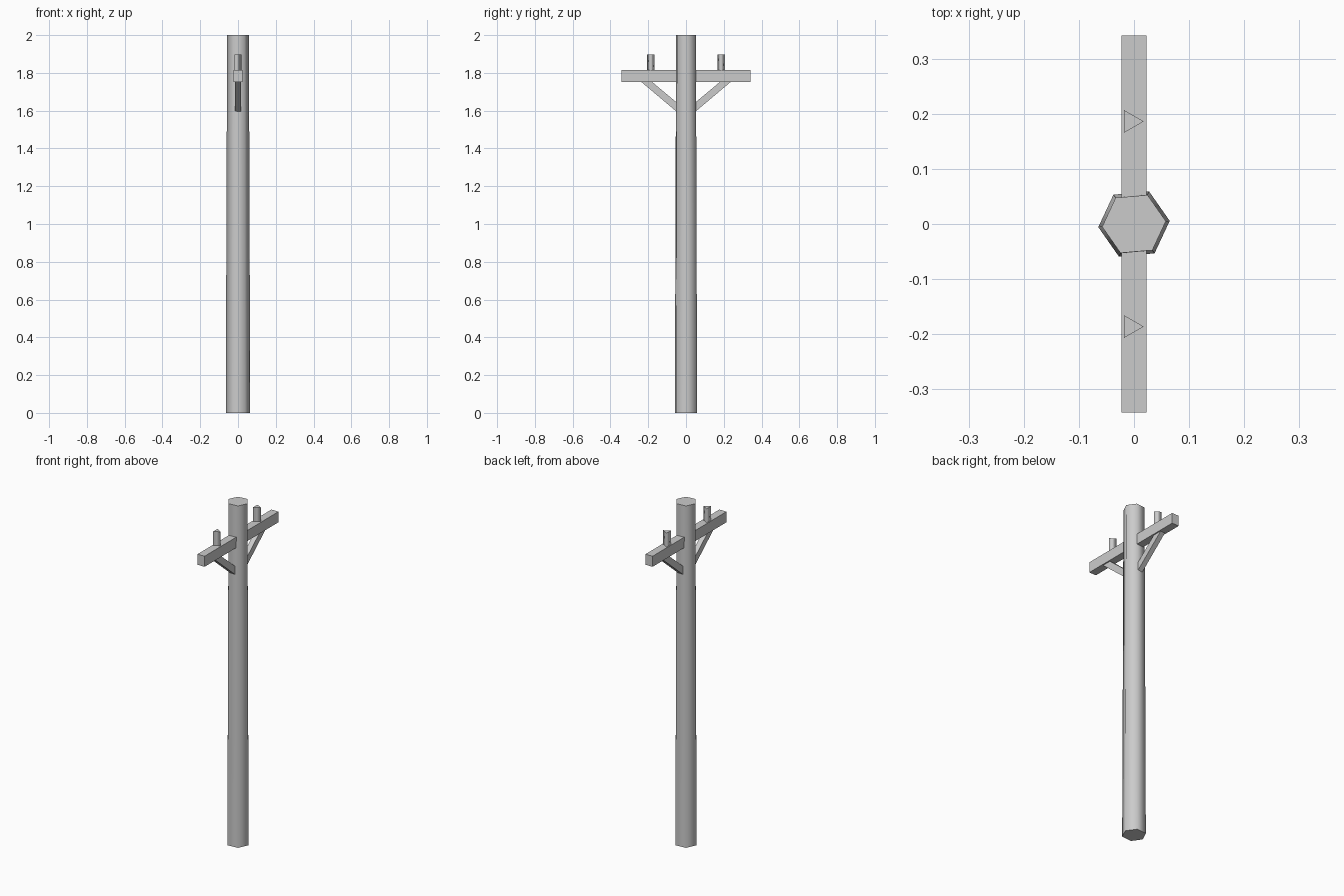
import bpy
import bmesh
from math import radians
from mathutils import Matrix, Vector

if "Cube" in bpy.data.objects:
    bpy.data.objects.remove(bpy.data.objects["Cube"], do_unlink=True)

# One plain grey for the whole model
GREY = (0.6, 0.6, 0.6, 1)
grey = bpy.data.materials.new("plain grey")
grey.use_nodes = True
grey.diffuse_color = GREY
grey.node_tree.nodes["Principled BSDF"].inputs["Base Color"].default_value = GREY


def add_object(name, bm):
    bmesh.ops.recalc_face_normals(bm, faces=bm.faces)
    mesh = bpy.data.meshes.new(name)
    bm.to_mesh(mesh)
    bm.free()
    mesh.materials.append(grey)
    obj = bpy.data.objects.new(name, mesh)
    bpy.context.collection.objects.link(obj)
    return obj


def post(name, sides, r_low, r_high, centre, z_low, z_high, turn=0):
    """Upright tapered prism with smooth sides and flat, sharp-edged caps."""
    bm = bmesh.new()
    place = Matrix.Translation((*centre, (z_low + z_high) / 2)) @ Matrix.Rotation(turn, 4, "Z")
    bmesh.ops.create_cone(bm, cap_ends=True, segments=sides, radius1=r_low,
                          radius2=r_high, depth=z_high - z_low)
    # Put the first corner on +x before turning
    corner = max((v.co for v in bm.verts), key=lambda c: c.x)
    offset = Vector((1, 0)).angle_signed(corner.xy)
    bm.transform(place @ Matrix.Rotation(offset, 4, "Z"))
    bm.normal_update()
    for face in bm.faces:
        face.smooth = abs(face.normal.z) < 0.5
    for edge in bm.edges:
        edge.smooth = all(f.smooth for f in edge.link_faces)
    return add_object(name, bm)


def beam(name, profile, half_width):
    """Flat side profile in (y, z), extruded across x."""
    bm = bmesh.new()
    face = bm.faces.new([bm.verts.new((-half_width, y, z)) for y, z in profile])
    out = bmesh.ops.extrude_face_region(bm, geom=[face])
    moved = [v for v in out["geom"] if isinstance(v, bmesh.types.BMVert)]
    bmesh.ops.translate(bm, verts=moved, vec=(2 * half_width, 0, 0))
    return add_object(name, bm)


# Tapered six-sided pole
post("pole", 6, 0.065, 0.058, (0, 0), 0, 2, radians(5))

# Crossarm running front to back
beam("crossarm", [(-0.342, 1.753), (0.342, 1.753), (0.342, 1.815), (-0.342, 1.815)], 0.023)

# Diagonal braces and three-sided insulator pegs on both ends
for side, end in ((-1, "front"), (1, "back")):
    brace = [(0.03, 1.578), (0.24, 1.755), (0.183, 1.755), (0.03, 1.627)]
    beam(end + "_brace", [(side * y, z) for y, z in brace], 0.015)
    post(end + "_insulator_peg", 3, 0.0235, 0.0235, (-0.006, side * 0.186), 1.81, 1.897)
